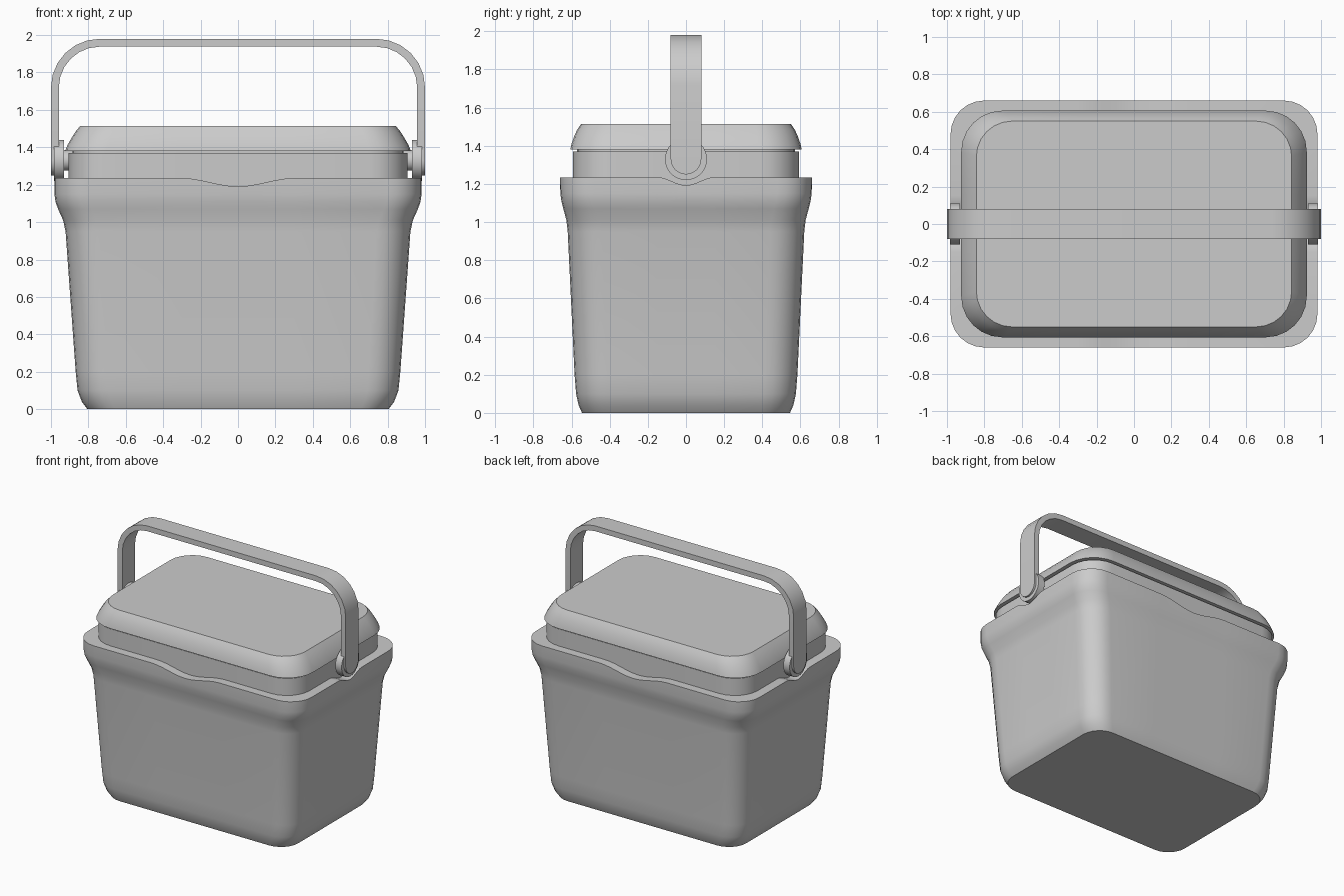
import bpy, bmesh, math
from mathutils import Matrix

if "Cube" in bpy.data.objects:
    bpy.data.objects.remove(bpy.data.objects["Cube"])

CORNER = 6            # segments per rounded corner
PIVOT_Z = 1.33


def make_object(name, bm, angle=30):
    bmesh.ops.recalc_face_normals(bm, faces=bm.faces)
    mesh = bpy.data.meshes.new(name)
    bm.to_mesh(mesh)
    bm.free()
    ob = bpy.data.objects.new(name, mesh)
    bpy.context.collection.objects.link(ob)
    bpy.ops.object.select_all(action='DESELECT')
    ob.select_set(True)
    bpy.context.view_layer.objects.active = ob
    bpy.ops.object.shade_smooth_by_angle(angle=math.radians(angle))
    return ob


def rounded_rect(hx, hy, r):
    """Rounded rectangle with extra points along each straight side."""
    pts = []
    xs = [0.3 - 0.05 * i for i in range(13)]
    ys = [-0.15 + 0.025 * i for i in range(13)]
    sides = [[(x, hy) for x in xs], [(-hx, -y) for y in ys],
             [(-x, -hy) for x in xs], [(hx, y) for y in ys]]
    for k, (sx, sy) in enumerate([(1, 1), (-1, 1), (-1, -1), (1, -1)]):
        for i in range(CORNER + 1):
            a = math.pi / 2 * (k + i / CORNER)
            pts.append((sx * (hx - r) + r * math.cos(a), sy * (hy - r) + r * math.sin(a)))
        pts += sides[k]
    return pts


def rim_dip(x, y):
    """Shallow scoops at front and back, and under the handle pivots."""
    if abs(x) < 0.3:
        return 0.022 * (1 + math.cos(math.pi * x / 0.3))
    if abs(y) < 0.15:
        return 0.021 * (1 + math.cos(math.pi * y / 0.15))
    return 0


def loft(name, rings, cap_bottom=True, cap_top=True):
    """Skin rings of (half x, half y, corner radius, z, dip factor)."""
    bm = bmesh.new()
    loops = []
    for hx, hy, r, z, dip in rings:
        loops.append([bm.verts.new((x, y, z - dip * rim_dip(x, y)))
                      for x, y in rounded_rect(hx, hy, r)])
    for a, b in zip(loops, loops[1:]):
        n = len(a)
        for i in range(n):
            j = (i + 1) % n
            bm.faces.new((a[i], a[j], b[j], b[i]))
    if cap_bottom:
        bm.faces.new(loops[0])
    if cap_top:
        bm.faces.new(loops[-1])
    return make_object(name, bm)


# Tapered tub with flared, scooped rim
loft("body", [
    (0.805, 0.545, 0.15, 0.00, 0), (0.835, 0.563, 0.16, 0.04, 0),
    (0.858, 0.576, 0.165, 0.10, 0), (0.868, 0.584, 0.17, 0.20, 0),
    (0.922, 0.620, 0.18, 0.95, 0), (0.935, 0.627, 0.18, 1.01, 0),
    (0.962, 0.643, 0.18, 1.07, 0), (0.976, 0.653, 0.18, 1.11, 0),
    (0.981, 0.658, 0.18, 1.15, 0.1), (0.981, 0.660, 0.18, 1.235, 1),
    (0.880, 0.570, 0.18, 1.235, 1)], cap_top=False)

# Neck under the lid, with the recessed seam
loft("lid_neck", [
    (0.905, 0.592, 0.20, 1.12, 0), (0.905, 0.592, 0.20, 1.370, 0),
    (0.885, 0.572, 0.19, 1.370, 0), (0.885, 0.572, 0.19, 1.40, 0)])

# Domed lid
loft("lid", [
    (0.924, 0.606, 0.22, 1.380, 0), (0.913, 0.600, 0.22, 1.41, 0),
    (0.890, 0.586, 0.21, 1.45, 0), (0.868, 0.570, 0.20, 1.485, 0),
    (0.843, 0.550, 0.19, 1.515, 0)])

# Handle pivots: disc and pin on each side
for side, label in ((1, "right"), (-1, "left")):
    for part, radius, x0, x1 in (("pivot_disc", 0.11, 0.93, 0.985),
                                 ("pivot_pin", 0.055, 0.88, 0.94)):
        bm = bmesh.new()
        bmesh.ops.create_cone(
            bm, cap_ends=True, segments=32, radius1=radius, radius2=radius, depth=x1 - x0,
            matrix=Matrix.Translation((side * (x0 + x1) / 2, 0, PIVOT_Z))
            @ Matrix.Rotation(math.pi / 2, 4, 'Y'))
        make_object(f"{part}_{label}", bm)

# Carry handle: flat strap with round ends; rows of (outer x, outer z, inner x, inner z, half width)
rows = []
for i in range(9):
    a = math.radians(4 + 86 * i / 8)
    z = PIVOT_Z - 0.08 * math.cos(a)
    rows.append((1.0, z, 0.958, z, 0.08 * math.sin(a)))
for i in range(7):
    a = math.pi / 2 * i / 6
    c, s = math.cos(a), math.sin(a)
    rows.append((0.74 + 0.26 * c, 1.72 + 0.26 * s, 0.74 + 0.218 * c, 1.72 + 0.218 * s, 0.08))
rows += [(-a, b, -c, d, w) for a, b, c, d, w in reversed(rows)]
bm = bmesh.new()
quads = [[bm.verts.new(p) for p in ((ox, -w, oz), (ox, w, oz), (ix, w, iz), (ix, -w, iz))]
         for ox, oz, ix, iz, w in rows]
for a, b in zip(quads, quads[1:]):
    for i in range(4):
        j = (i + 1) % 4
        bm.faces.new((a[i], a[j], b[j], b[i]))
bm.faces.new(quads[0])
bm.faces.new(quads[-1])
make_object("handle", bm)
